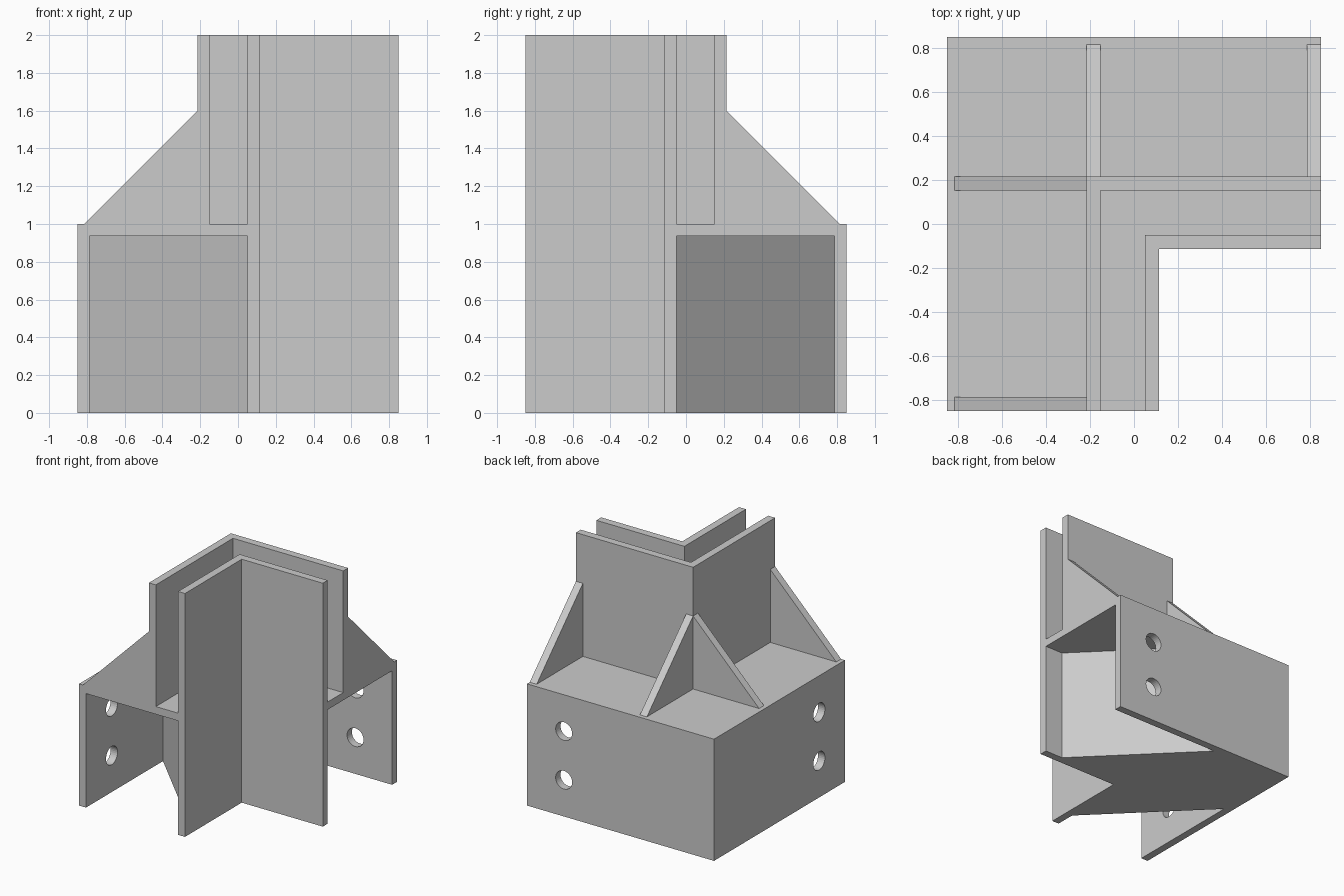
import bpy, bmesh, math
from mathutils import Vector, Matrix

cube = bpy.data.objects.get("Cube")
if cube:
    bpy.data.objects.remove(cube, do_unlink=True)

steel = bpy.data.materials.new("grey_steel")
steel.use_nodes = True
GREY = (0.6, 0.6, 0.6, 1)
steel.diffuse_color = GREY
steel.node_tree.nodes["Principled BSDF"].inputs["Base Color"].default_value = GREY

S = 0.85             # half width of the bracket
T = 0.063            # plate thickness
BASE, TOP = 1.0, 2.0  # height of the skirt and of the post channel
INNER = 0.05         # inner face of the corner plate
POST = 0.152         # inner face of the post plate


def finish(bm, name):
    bmesh.ops.recalc_face_normals(bm, faces=bm.faces)
    mesh = bpy.data.meshes.new(name)
    bm.to_mesh(mesh)
    bm.free()
    obj = bpy.data.objects.new(name, mesh)
    bpy.context.collection.objects.link(obj)
    mesh.materials.append(steel)
    return obj


def extrude(name, points, direction):
    """Solid made by sweeping a flat outline along a direction."""
    bm = bmesh.new()
    face = bm.faces.new([bm.verts.new(p) for p in points])
    swept = bmesh.ops.extrude_face_region(bm, geom=[face])["geom"]
    verts = [v for v in swept if isinstance(v, bmesh.types.BMVert)]
    bmesh.ops.translate(bm, verts=verts, vec=Vector(direction))
    return finish(bm, name)


def mirrored(points):
    """Reflect points across the bracket's diagonal plane."""
    return [(-y, -x, z) for x, y, z in points]


def corner(name, half, z0, z1):
    """Outline given from one free end to the diagonal, completed by mirroring."""
    pts = [(x, y, z0) for x, y in half]
    return extrude(name, pts + mirrored(pts)[::-1], (0, 0, z1 - z0))


def angle_plate(name, a, b, z0, z1):
    """L-shaped wall; a and b are the x of its two faces."""
    pts = [(a, -S, z0), (a, -a, z0), (S, -a, z0),
           (S, -b, z0), (b, -b, z0), (b, -S, z0)]
    return extrude(name, pts, (0, 0, z1 - z0))


# Walls
skirt = angle_plate("outer_skirt", -S, -S + T, 0, BASE)
angle_plate("inner_corner_plate", INNER, INNER + T, 0, TOP)
angle_plate("post_plate", -POST - T, -POST, BASE, TOP)

# Horizontal deck between skirt and corner plate
edge = S - T
extrude("deck", [(-edge, -S, BASE - T), (-edge, edge, BASE - T), (S, edge, BASE - T),
                 (S, -INNER, BASE - T), (INNER, -INNER, BASE - T),
                 (INNER, -S, BASE - T)], (0, 0, T))

# Solid diagonal web under the deck
reach = edge - 0.1
web = [(INNER, -INNER, 0), (INNER, -reach, 0),
       (-edge, edge + INNER - reach, 0), (-edge, edge, 0),
       (-(edge + INNER - reach), edge, 0), (reach, -INNER, 0)]
extrude("diagonal_web", web, (0, 0, BASE - T))

# Triangular gussets, two on each side
foot, back, rise = -0.815, -POST - T, 0.6
for where, y in (("end", -S), ("corner", POST)):
    tri = [(foot, y, BASE), (back, y, BASE), (back, y, BASE + rise)]
    extrude(f"{where}_gusset_side", tri, (0, T, 0))
    extrude(f"{where}_gusset_back", mirrored(tri), (-T, 0, 0))

# Bolt holes through the skirt
bm = bmesh.new()
for z in (0.3, 0.7):
    for loc, axis in (((-S, -0.515, z), "Y"), ((0.515, S, z), "X")):
        bmesh.ops.create_cone(
            bm, cap_ends=True, segments=32, radius1=0.075, radius2=0.075, depth=0.3,
            matrix=Matrix.Translation(loc) @ Matrix.Rotation(math.pi / 2, 4, axis))
cutter = finish(bm, "bolt_hole_cutter")
cutter.hide_render = True
cut = skirt.modifiers.new("bolt_holes", "BOOLEAN")
cut.operation = "DIFFERENCE"
cut.solver = "EXACT"
cut.object = cutter
bpy.context.view_layer.objects.active = skirt
bpy.ops.object.modifier_apply(modifier=cut.name)
bpy.data.objects.remove(cutter, do_unlink=True)
